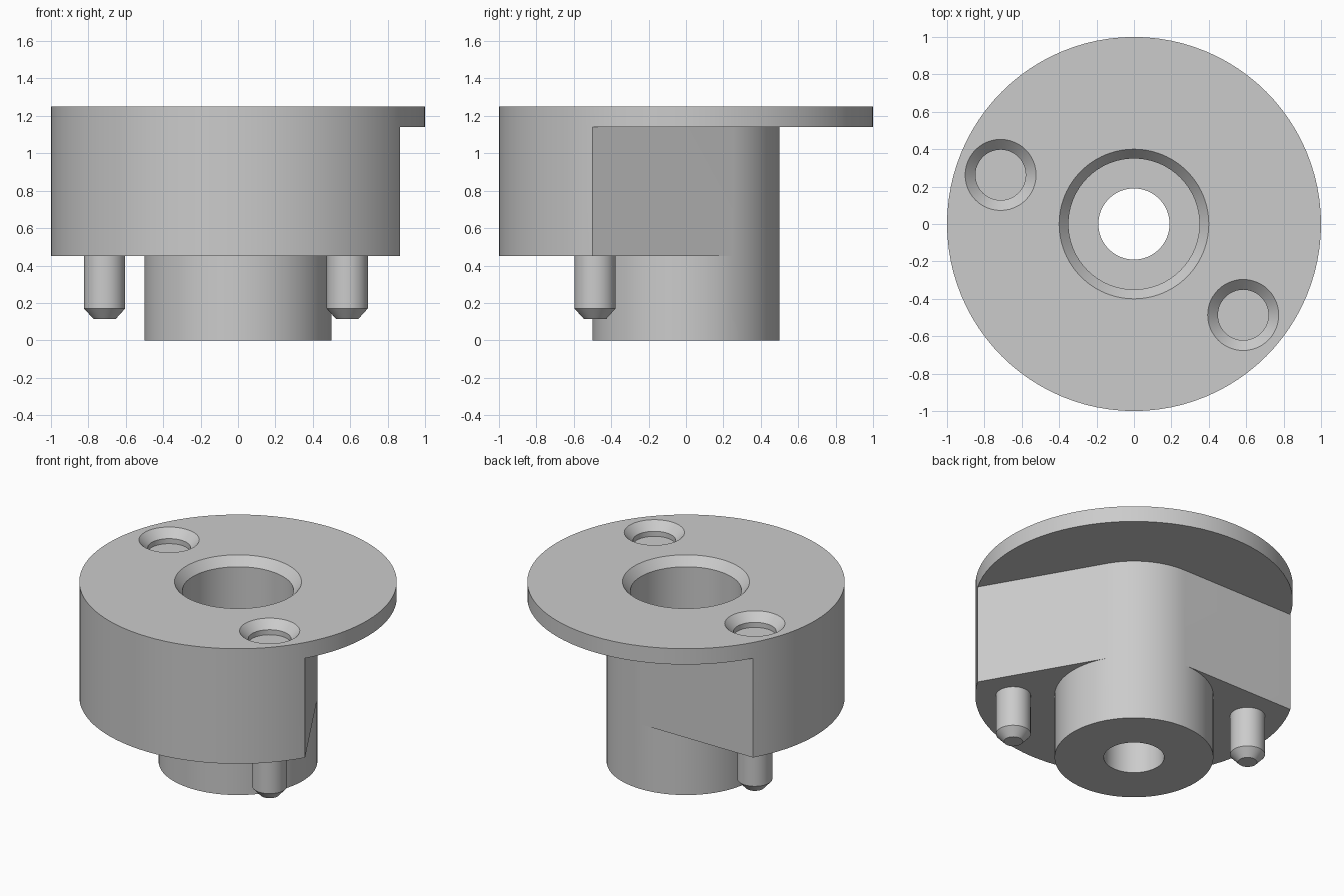
import bpy, bmesh
from math import sin, cos, radians, pi

if "Cube" in bpy.data.objects:
    bpy.data.objects.remove(bpy.data.objects["Cube"])

SEG = 96


def polar(r, deg):
    return (r * cos(radians(deg)), r * sin(radians(deg)))


def loft(name, rings):
    """Solid from a stack of equal-length point rings, capped at both ends."""
    bm = bmesh.new()
    vs = [[bm.verts.new(p) for p in ring] for ring in rings]
    n = len(vs[0])
    for a, b in zip(vs, vs[1:]):
        for i in range(n):
            j = (i + 1) % n
            bm.faces.new((a[i], a[j], b[j], b[i]))
    bm.faces.new(vs[0][::-1])
    bm.faces.new(vs[-1])
    bmesh.ops.recalc_face_normals(bm, faces=bm.faces)
    me = bpy.data.meshes.new(name)
    bm.to_mesh(me)
    bm.free()
    ob = bpy.data.objects.new(name, me)
    bpy.context.collection.objects.link(ob)
    return ob


def lathe(name, profile, centre=(0, 0), seg=SEG):
    rings = []
    for r, z in profile:
        pts = [polar(r, 360 * i / seg) for i in range(seg)]
        rings.append([(x + centre[0], y + centre[1], z) for x, y in pts])
    return loft(name, rings)


def boolean(target, tool, op):
    m = target.modifiers.new(op, 'BOOLEAN')
    m.object, m.operation, m.solver = tool, op, 'EXACT'
    bpy.context.view_layer.objects.active = target
    bpy.ops.object.modifier_apply(modifier=m.name)
    bpy.data.objects.remove(tool)


def smooth(ob):
    bpy.ops.object.select_all(action='DESELECT')
    ob.select_set(True)
    bpy.context.view_layer.objects.active = ob
    bpy.ops.object.shade_smooth_by_angle(angle=radians(25))


# top flange, hub and half-round body whose flats run tangent to the hub
housing = lathe("housing", [(1, 1.14), (1, 1.25)])
outline = [polar(1, 150 + 180 * i / 48) for i in range(49)]
outline += [polar(0.5, 30), (0, 0), polar(0.5, 90)]
body = loft("body", [[(x, y, z) for x, y in outline] for z in (0.45, 1.14)])
hub = lathe("hub", [(0.5, 0), (0.5, 1.2)])
boolean(housing, hub, 'UNION')
boolean(housing, body, 'UNION')

# stepped centre bore with chamfered mouth
bore = lathe("bore", [(0.19, -0.1), (0.19, 0.45), (0.35, 0.45),
                      (0.35, 1.19), (0.40, 1.25), (0.40, 1.35)])
boolean(housing, bore, 'DIFFERENCE')

# two fixing pins with chamfered pockets above them
for i, ang in enumerate((60 + 99.8, 60 - 99.8)):
    c = polar(0.76, ang)
    pocket = lathe("pocket", [(0.135, 1.16), (0.135, 1.195), (0.19, 1.25),
                              (0.19, 1.35)], c, 48)
    boolean(housing, pocket, 'DIFFERENCE')
    pin = lathe(f"fixing_pin_{i + 1}", [(0.06, 0.115), (0.11, 0.17),
                                        (0.11, 0.5)], c, 48)
    smooth(pin)

smooth(housing)
